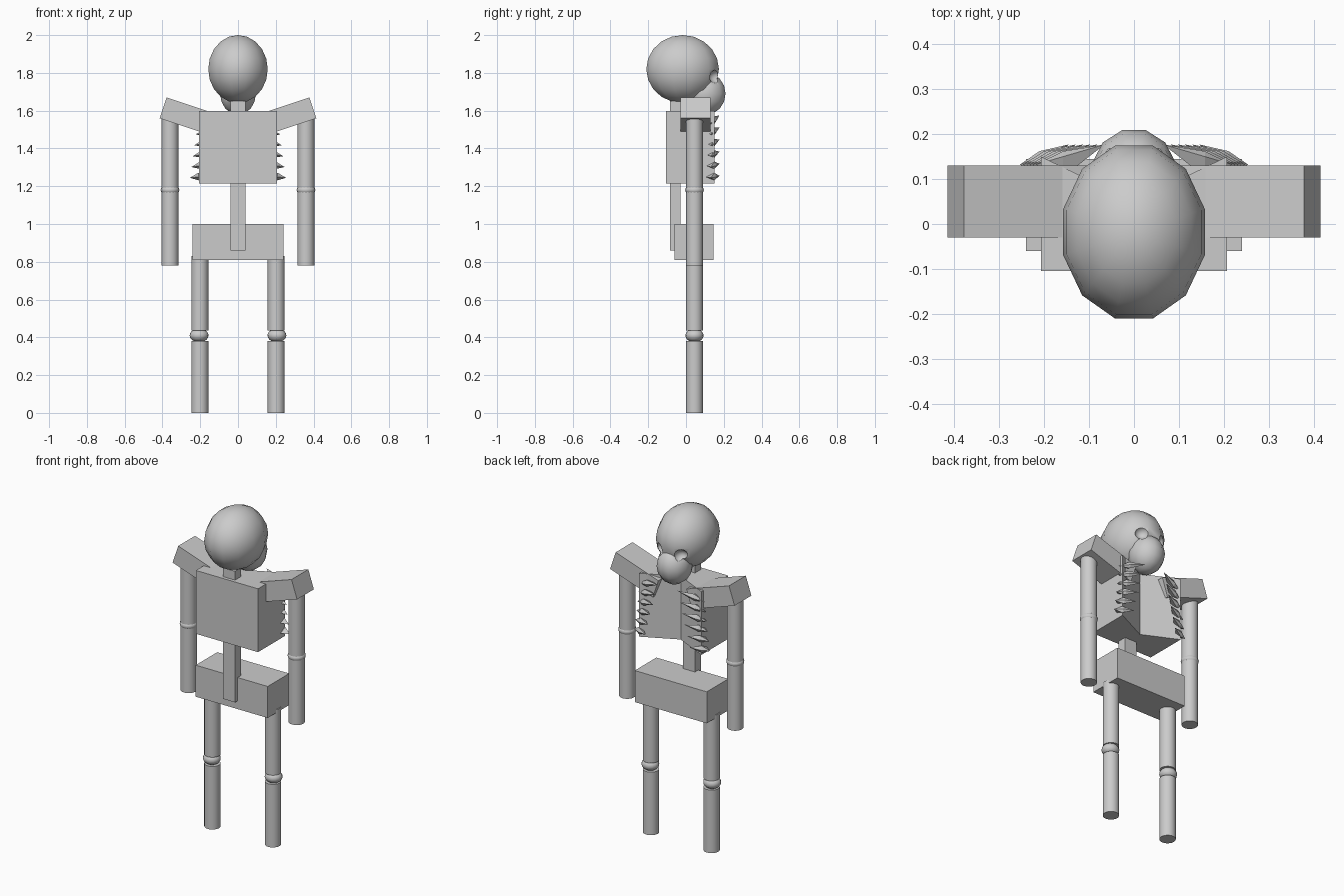
import bpy, bmesh, math
from mathutils import Vector

if "Cube" in bpy.data.objects:
    bpy.data.objects.remove(bpy.data.objects["Cube"])


def finish(name, bm, smooth=False):
    bmesh.ops.recalc_face_normals(bm, faces=bm.faces)
    me = bpy.data.meshes.new(name)
    bm.to_mesh(me)
    bm.free()
    ob = bpy.data.objects.new(name, me)
    bpy.context.collection.objects.link(ob)
    if smooth:
        shade(ob)
    return ob


def shade(ob):
    bpy.ops.object.select_all(action='DESELECT')
    ob.select_set(True)
    bpy.context.view_layer.objects.active = ob
    bpy.ops.object.shade_smooth_by_angle(angle=math.radians(40))


def prism(name, points, offset):
    """Extrude a flat outline along an offset."""
    bm = bmesh.new()
    face = bm.faces.new([bm.verts.new(p) for p in points])
    res = bmesh.ops.extrude_face_region(bm, geom=[face], use_keep_orig=True)
    verts = [g for g in res['geom'] if isinstance(g, bmesh.types.BMVert)]
    bmesh.ops.translate(bm, verts=verts, vec=Vector(offset))
    return finish(name, bm)


def box(name, x, y0, y1, z0, z1):
    return prism(name, [(-x, y0, z0), (x, y0, z0), (x, y1, z0), (-x, y1, z0)], (0, 0, z1 - z0))


def rod(name, x, y, z0, z1, r):
    bm = bmesh.new()
    bmesh.ops.create_cone(bm, cap_ends=True, segments=24, radius1=r, radius2=r, depth=z1 - z0)
    bmesh.ops.translate(bm, verts=bm.verts, vec=(x, y, (z0 + z1) / 2))
    return finish(name, bm, True)


def ball(name, loc, scale, seg=16, rings=10, turn=0.0):
    bm = bmesh.new()
    bmesh.ops.create_uvsphere(bm, u_segments=seg, v_segments=rings, radius=1)
    for v in bm.verts:
        a, b = math.cos(turn), math.sin(turn)
        x, y, z = v.co
        v.co = ((a * x - b * y) * scale[0] + loc[0],
                (b * x + a * y) * scale[1] + loc[1], z * scale[2] + loc[2])
    return finish(name, bm, True)


def boolean(ob, other, op):
    mod = ob.modifiers.new(op, 'BOOLEAN')
    mod.operation = op
    mod.solver = 'EXACT'
    mod.object = other
    bpy.context.view_layer.objects.active = ob
    bpy.ops.object.modifier_apply(modifier=mod.name)
    bpy.data.objects.remove(other)


# Skull: cranium joined with muzzle, then eye sockets cut out
skull = ball("skull", (0, -0.018, 1.82), (0.163, 0.199, 0.18), 12, 10, math.radians(15))
boolean(skull, ball("muzzle", (0, 0.105, 1.69), (0.098, 0.108, 0.112), 12, 8, math.radians(15)), 'UNION')
for s in (-1, 1):
    boolean(skull, ball("socket_cutter", (s * 0.08, 0.165, 1.78), (0.04, 0.045, 0.037)), 'DIFFERENCE')
shade(skull)

# Spine and pelvis
box("spine", 0.04, -0.085, -0.028, 0.86, 1.65)
box("pelvis", 0.24, -0.06, 0.145, 0.81, 1.0)

# Chest block with a hollow front
prism("chest", [(-0.207, -0.105, 1.215), (0.207, -0.105, 1.215), (0.207, 0.15, 1.215),
                (0, 0.05, 1.215), (-0.207, 0.15, 1.215)], (0, 0, 0.382))

for s, side in ((-1, "left"), (1, "right")):
    # Sloped shoulder
    outline = [(0.378, 1.67), (0.415, 1.56), (0.13, 1.465), (0.093, 1.575)]
    prism(side + "_shoulder", [(s * x, -0.03, z) for x, z in outline], (0, 0.16, 0))

    # Pointed ribs, tips spreading apart lower down
    for i in range(6):
        outer = Vector((s * (0.219 + 0.007 * i), 0.132, 1.53 - 0.057 * i))
        inner = Vector((s * (0.065 + 0.016 * i), 0.177, 1.575 - 0.064 * i))
        mid = outer.lerp(inner, 0.4)
        bm = bmesh.new()
        for p in (outer, inner, mid + Vector((0, 0, 0.022)), mid - Vector((0, 0, 0.018)),
                  mid + Vector((0, -0.045, 0)), mid + Vector((0, 0.012, 0))):
            bm.verts.new(p)
        bmesh.ops.convex_hull(bm, input=bm.verts)
        finish(f"{side}_rib_{i + 1}", bm)

    # Arm with elbow
    rod(side + "_upper_arm", s * 0.36, 0.045, 1.19, 1.58, 0.045)
    ball(side + "_elbow", (s * 0.36, 0.045, 1.18), (0.05, 0.05, 0.03))
    rod(side + "_forearm", s * 0.36, 0.045, 0.78, 1.17, 0.045)

    # Leg with knee
    rod(side + "_thigh", s * 0.202, 0.045, 0.435, 0.83, 0.045)
    ball(side + "_knee", (s * 0.206, 0.045, 0.41), (0.05, 0.048, 0.036))
    rod(side + "_shin", s * 0.202, 0.045, 0, 0.38, 0.045)
